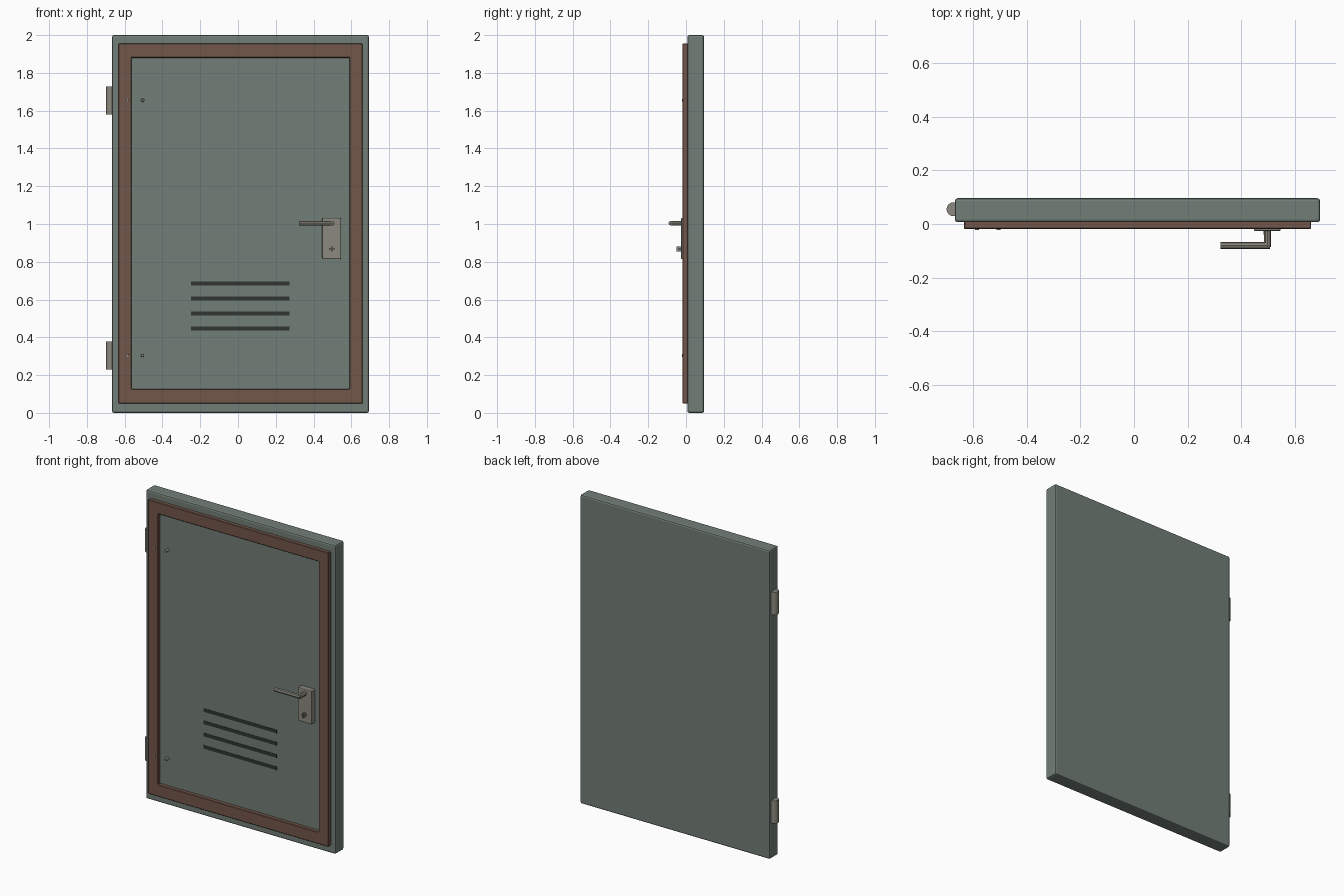
import bpy, bmesh, math
from mathutils import Vector

if "Cube" in bpy.data.objects:
    bpy.data.objects.remove(bpy.data.objects["Cube"])


def material(name, rgb):
    m = bpy.data.materials.new(name)
    m.diffuse_color = (*rgb, 1)
    m.use_nodes = True
    m.node_tree.nodes["Principled BSDF"].inputs["Base Color"].default_value = m.diffuse_color
    return m


GREEN = material("green_paint", (0.17, 0.21, 0.185))
BROWN = material("brown_trim", (0.17, 0.095, 0.068))
METAL = material("dull_metal", (0.26, 0.25, 0.21))
DARK = material("dark_slot", (0.03, 0.037, 0.032))


def finish(bm, name, mat, bevel=0, segments=2):
    bmesh.ops.recalc_face_normals(bm, faces=bm.faces)
    mesh = bpy.data.meshes.new(name)
    bm.to_mesh(mesh)
    bm.free()
    mesh.materials.append(mat)
    ob = bpy.data.objects.new(name, mesh)
    bpy.context.collection.objects.link(ob)
    if bevel:
        mod = ob.modifiers.new("edge_bevel", 'BEVEL')
        mod.width, mod.segments = bevel, segments
    return ob


def box(name, mat, x, y, z, bevel=0, segments=2):
    bm = bmesh.new()
    bmesh.ops.create_cube(bm, size=1)
    for v in bm.verts:
        v.co = [(a + b) / 2 + c * (b - a) for (a, b), c in zip((x, y, z), v.co)]
    return finish(bm, name, mat, bevel, segments)


def rod(name, mat, start, end, radius, sides, tip=1.0):
    start, end = Vector(start), Vector(end)
    bm = bmesh.new()
    bmesh.ops.create_cone(bm, cap_ends=True, segments=sides, radius1=radius,
                          radius2=radius * tip, depth=(end - start).length)
    ob = finish(bm, name, mat)
    ob.location = (start + end) / 2
    ob.rotation_euler = (end - start).to_track_quat('Z', 'Y').to_euler()
    return ob


# Door slab
box("door_slab", GREEN, (-0.667, 0.693), (0.007, 0.096), (0, 2), 0.01)

# Raised rectangular trim, one continuous ring
bm = bmesh.new()
rings = []
for x0, x1, z0, z1 in ((-0.633, 0.66, 0.05, 1.955), (-0.563, 0.59, 0.127, 1.88)):
    rings.append([bm.verts.new((x, 0.01, z))
                  for x, z in ((x0, z0), (x1, z0), (x1, z1), (x0, z1))])
for i in range(4):
    j = (i + 1) % 4
    bm.faces.new((rings[0][i], rings[0][j], rings[1][j], rings[1][i]))
ext = bmesh.ops.extrude_face_region(bm, geom=bm.faces[:], use_keep_orig=True)
for g in ext["geom"]:
    if isinstance(g, bmesh.types.BMVert):
        g.co.y = -0.018
trim = finish(bm, "door_trim", BROWN, 0.003, 1)
trim.modifiers["edge_bevel"].limit_method = 'ANGLE'

# Ventilation slots
for i in range(4):
    z = 0.446 + i * 0.0795
    box(f"vent_slot_{i + 1}", DARK, (-0.25, 0.273), (0.005, 0.015), (z - 0.011, z + 0.011))

# Hinge barrels with their screw heads
for label, z in (("lower", 0.304), ("upper", 1.655)):
    hinge = rod(f"{label}_hinge", METAL, (-0.672, 0.055, z - 0.074),
                (-0.672, 0.055, z + 0.074), 0.026, 24)
    bpy.ops.object.select_all(action='DESELECT')
    hinge.select_set(True)
    bpy.context.view_layer.objects.active = hinge
    bpy.ops.object.shade_smooth_by_angle()
    for side, x, back in (("outer", -0.585, -0.01), ("inner", -0.505, 0.012)):
        rod(f"{label}_{side}_screw", METAL, (x, back, z), (x, -0.022, z), 0.009, 12, 0.8)

# Lock plate, keyhole cross and lever handle
box("lock_plate", METAL, (0.446, 0.546), (-0.026, 0.012), (0.814, 1.032), 0.005)
box("key_bar_wide", METAL, (0.483, 0.511), (-0.04, -0.02), (0.864, 0.872))
box("key_bar_tall", METAL, (0.493, 0.501), (-0.05, -0.02), (0.854, 0.882))
rod("handle_stem", METAL, (0.498, -0.02, 1.004), (0.498, -0.086, 1.004), 0.013, 8)
rod("handle_lever", METAL, (0.506, -0.08, 1.004), (0.322, -0.08, 1.004), 0.013, 8)
